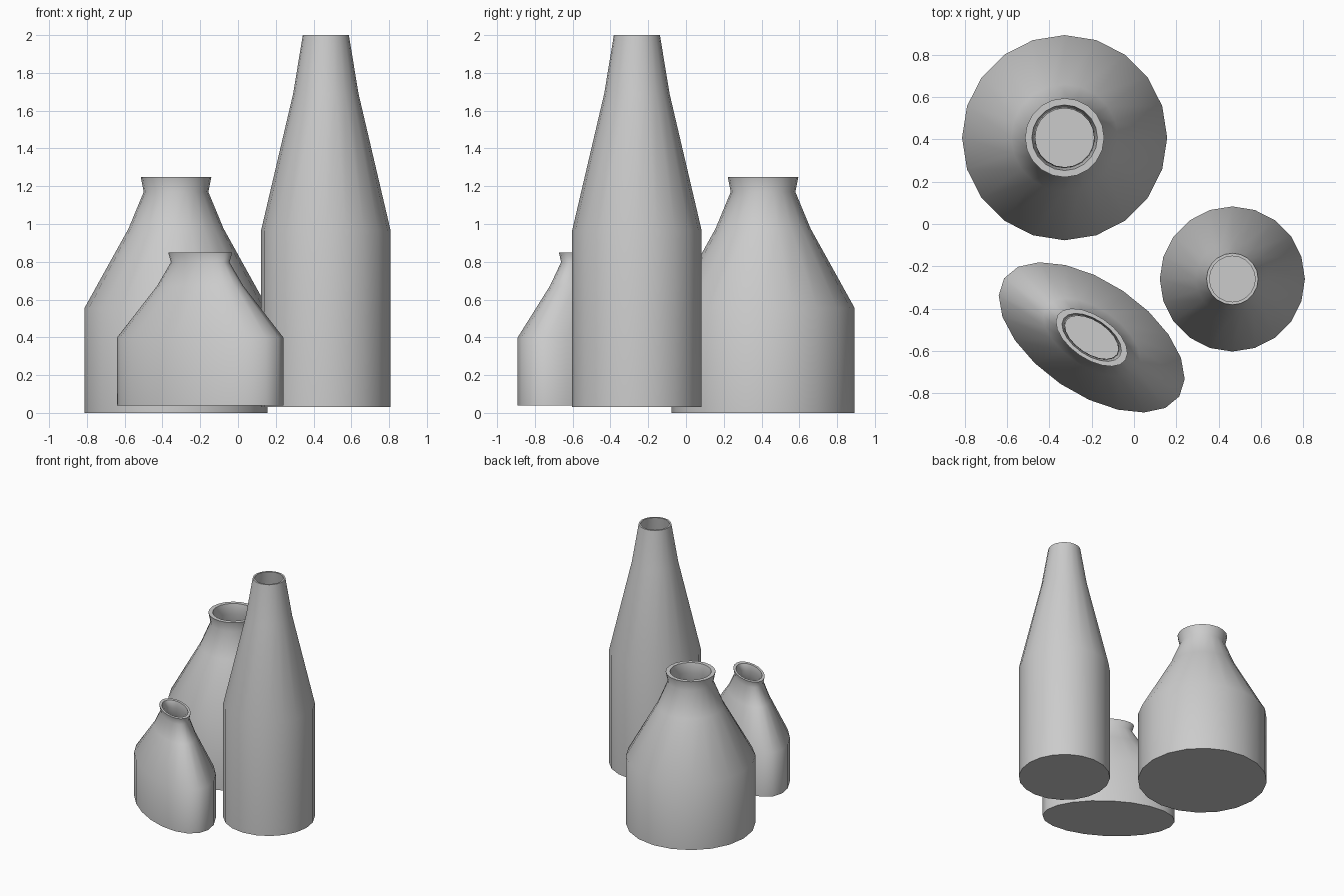
import bpy, bmesh, math

if "Cube" in bpy.data.objects:
    bpy.data.objects.remove(bpy.data.objects["Cube"])

SIDES = 20


def vase(name, profile, loc, scale=(1, 1, 1), turn=0):
    """Lathe a closed (radius, z) profile: outside up, over the rim, inside down."""
    bm = bmesh.new()
    rings = []
    for r, z in profile:
        rings.append([bm.verts.new((r * math.cos(2 * math.pi * i / SIDES),
                                    r * math.sin(2 * math.pi * i / SIDES), z))
                      for i in range(SIDES)])
    for low, high in zip(rings, rings[1:]):
        for i in range(SIDES):
            j = (i + 1) % SIDES
            bm.faces.new((low[i], low[j], high[j], high[i]))
    # base underneath and floor inside
    bm.faces.new(rings[0][::-1])
    bm.faces.new(rings[-1])
    bmesh.ops.recalc_face_normals(bm, faces=bm.faces)
    mesh = bpy.data.meshes.new(name)
    bm.to_mesh(mesh)
    bm.free()
    obj = bpy.data.objects.new(name, mesh)
    bpy.context.collection.objects.link(obj)
    obj.location, obj.scale = loc, scale
    obj.rotation_euler.z = math.radians(turn)
    bpy.ops.object.select_all(action='DESELECT')
    obj.select_set(True)
    bpy.context.view_layer.objects.active = obj
    bpy.ops.object.shade_smooth_by_angle(angle=math.radians(40))
    return obj


# Flared-neck shape shared by the wide and the flattened vase
flared = [(0.485, 0), (0.485, 0.555), (0.252, 0.975), (0.171, 1.17), (0.187, 1.25),
          (0.155, 1.25), (0.139, 1.17), (0.222, 0.96), (0.452, 0.546), (0.452, 0.03)]
# Long tapering bottle
tapered = [(0.343, 0), (0.343, 0.935), (0.173, 1.66), (0.122, 1.97),
           (0.108, 1.97), (0.158, 1.657), (0.328, 0.932), (0.328, 0.02)]

vase("wide_vase", flared, (-0.328, 0.408, 0))
vase("tall_vase", tapered, (0.465, -0.26, 0.03))
vase("flattened_vase", flared, (-0.2, -0.536, 0.04), (1.03, 0.546, 0.648), -34)
